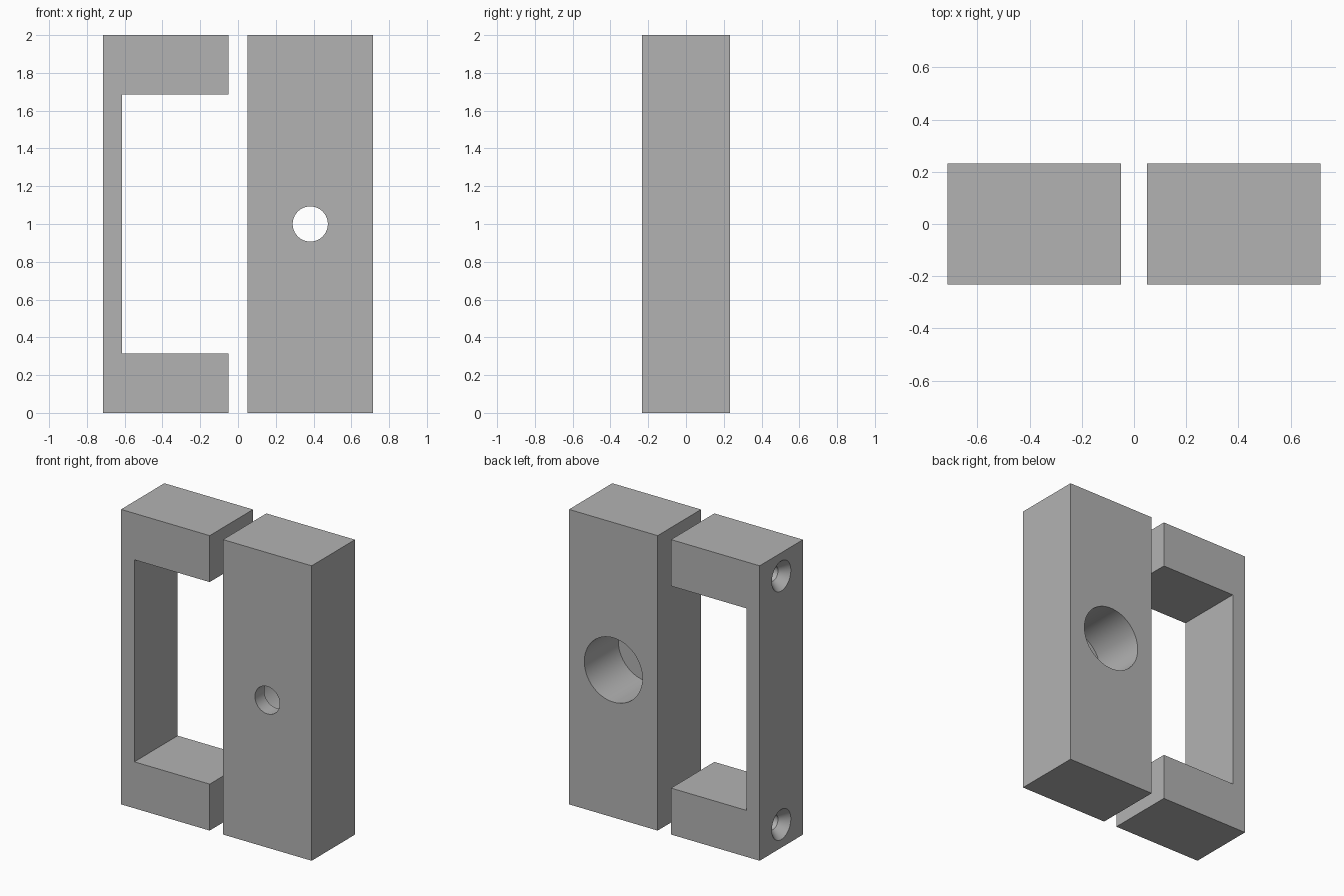
import bpy, bmesh, math
from mathutils import Matrix, Vector

cube = bpy.data.objects.get("Cube")
if cube:
    bpy.data.objects.remove(cube, do_unlink=True)

grey = bpy.data.materials.new("plain grey")
grey.use_nodes = True
colour = (0.45, 0.45, 0.45, 1)
grey.diffuse_color = colour
grey.node_tree.nodes["Principled BSDF"].inputs["Base Color"].default_value = colour

HALF_DEPTH = 0.232
INNER, OUTER = 0.05, 0.715   # distance of both parts' side faces from the centre
HEIGHT = 2.0
WALL = 0.1
ARM = 0.315


def link(name, bm):
    bmesh.ops.recalc_face_normals(bm, faces=bm.faces)
    mesh = bpy.data.meshes.new(name)
    bm.to_mesh(mesh)
    bm.free()
    mesh.materials.append(grey)
    obj = bpy.data.objects.new(name, mesh)
    bpy.context.collection.objects.link(obj)
    return obj


def extruded(name, outline):
    """Extrude an x-z outline through the full depth."""
    bm = bmesh.new()
    face = bm.faces.new([bm.verts.new((x, -HALF_DEPTH, z)) for x, z in outline])
    grown = bmesh.ops.extrude_face_region(bm, geom=[face])["geom"]
    moved = [v for v in grown if isinstance(v, bmesh.types.BMVert)]
    bmesh.ops.translate(bm, verts=moved, vec=(0, 2 * HALF_DEPTH, 0))
    return link(name, bm)


def bore(target, origin, direction, profile, sides=64):
    """Cut a turned hole: profile lists (distance along direction, radius)."""
    bm = bmesh.new()
    rings = [[bm.verts.new((r * math.cos(a), r * math.sin(a), d))
              for a in (math.tau * i / sides for i in range(sides))]
             for d, r in profile]
    for low, high in zip(rings, rings[1:]):
        for i in range(sides):
            j = (i + 1) % sides
            bm.faces.new((low[i], low[j], high[j], high[i]))
    bm.faces.new(rings[0])
    bm.faces.new(rings[-1])
    turn = Vector((0, 0, 1)).rotation_difference(Vector(direction)).to_matrix().to_4x4()
    bm.transform(Matrix.Translation(origin) @ turn)
    cutter = link("hole_cutter", bm)
    cutter.hide_render = True

    mod = target.modifiers.new("bore", 'BOOLEAN')
    mod.operation = 'DIFFERENCE'
    mod.solver = 'EXACT'
    mod.object = cutter
    bpy.context.view_layer.objects.active = target
    bpy.ops.object.modifier_apply(modifier=mod.name)
    bpy.data.objects.remove(cutter, do_unlink=True)


# Solid block with a hole through the front, counterbored from the back
block = extruded("bored_block", [(INNER, 0), (OUTER, 0), (OUTER, HEIGHT), (INNER, HEIGHT)])
seat = 2 * HALF_DEPTH - WALL
bore(block, ((INNER + OUTER) / 2, HALF_DEPTH, HEIGHT / 2), (0, -1, 0),
     [(-0.1, 0.218), (seat, 0.218), (seat, 0.093), (seat + 0.2, 0.093)])

# C-shaped bracket with a countersunk screw hole along each arm
web = -OUTER + WALL
bracket = extruded("c_bracket", [
    (-OUTER, 0), (-INNER, 0), (-INNER, ARM), (web, ARM),
    (web, HEIGHT - ARM), (-INNER, HEIGHT - ARM), (-INNER, HEIGHT), (-OUTER, HEIGHT)])
for z in (ARM / 2, HEIGHT - ARM / 2):
    bore(bracket, (-OUTER, 0, z), (1, 0, 0),
         [(-0.06, 0.154), (0.06, 0.05), (0.8, 0.05)])

# Smooth bores, sharp edges elsewhere
for obj in (block, bracket):
    bpy.ops.object.select_all(action='DESELECT')
    obj.select_set(True)
    bpy.context.view_layer.objects.active = obj
    bpy.ops.object.shade_smooth_by_angle(angle=math.radians(30))
